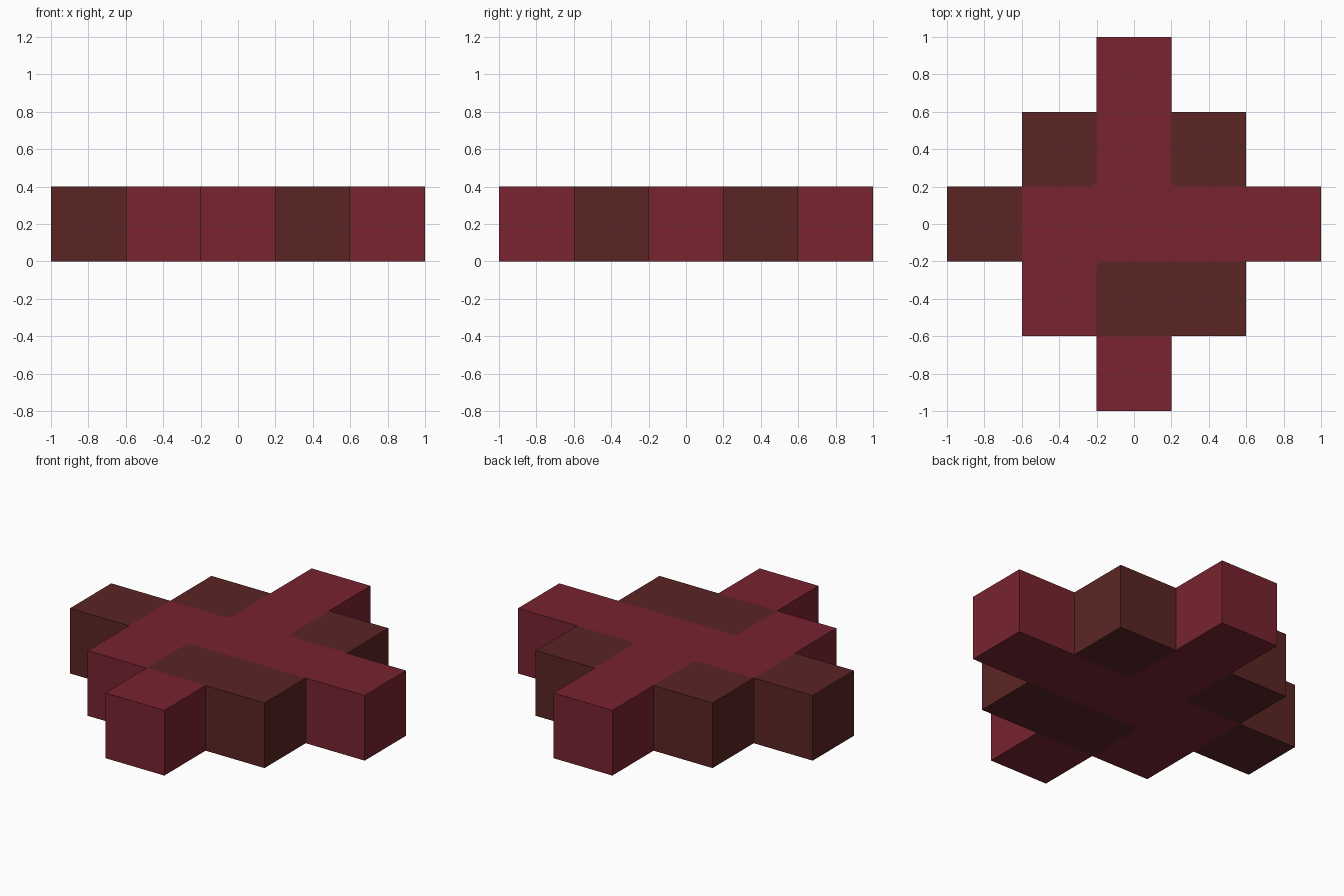
import bpy, bmesh
from mathutils import Vector

if "Cube" in bpy.data.objects:
    bpy.data.objects.remove(bpy.data.objects["Cube"])

S = 0.4      # block size
CUT = 0.025  # softened inner corner where a brown block meets three red ones

# Diamond of blocks on a 5 x 5 grid
cells = {(i, j) for i in range(-2, 3) for j in range(-2, 3) if abs(i) + abs(j) <= 2}
brown_cells = {(-2, 0), (-1, 1), (1, 1), (0, -1), (1, -1)}
# inner corner of each brown block that is softened (direction from block centre)
soft = {(-1, 1): (1, -1), (1, 1): (-1, -1), (0, -1): (-1, 1)}


def material(name, rgb):
    m = bpy.data.materials.new(name)
    m.diffuse_color = (*rgb, 1)
    m.use_nodes = True
    m.node_tree.nodes["Principled BSDF"].inputs["Base Color"].default_value = m.diffuse_color
    return m


red = material("dark red", (0.188, 0.0176, 0.0284))
brown = material("dark brown", (0.102, 0.0185, 0.0176))


def cap(bm, pts):
    """Matching top and bottom faces."""
    bm.faces.new([bm.verts.new((x, y, S)) for x, y in pts])
    bm.faces.new([bm.verts.new((x, y, 0)) for x, y in reversed(pts)])


def add_block(bm, bm_corner, cell):
    c = Vector(cell) * S
    outline = []
    ring = [(-1, -1), (1, -1), (1, 1), (-1, 1)]
    for k, d in enumerate(ring):
        p = c + Vector(d) * S / 2
        if soft.get(cell) == d:
            # corner sliver takes the colour of the surrounding blocks
            before = p + (Vector(ring[k - 1]) - Vector(d)) * CUT / 2
            after = p + (Vector(ring[(k + 1) % 4]) - Vector(d)) * CUT / 2
            outline += [before, after]
            cap(bm_corner, [before, p, after])
        else:
            outline.append(p)
    cap(bm, outline)
    # outer walls only
    for dx, dy in ((1, 0), (0, 1), (-1, 0), (0, -1)):
        if (cell[0] + dx, cell[1] + dy) in cells:
            continue
        n, t = Vector((dx, dy)), Vector((-dy, dx))
        a, b = c + (n - t) * S / 2, c + (n + t) * S / 2
        bm.faces.new([bm.verts.new((p.x, p.y, z))
                      for p, z in ((a, 0), (b, 0), (b, S), (a, S))])


red_bm, brown_bm = bmesh.new(), bmesh.new()
for cell in sorted(cells):
    add_block(brown_bm if cell in brown_cells else red_bm, red_bm, cell)

for name, bm, mat in (("red_blocks", red_bm, red), ("brown_blocks", brown_bm, brown)):
    bmesh.ops.remove_doubles(bm, verts=bm.verts[:], dist=0.0001)
    me = bpy.data.meshes.new(name)
    bm.to_mesh(me)
    bm.free()
    me.materials.append(mat)
    bpy.context.collection.objects.link(bpy.data.objects.new(name, me))
